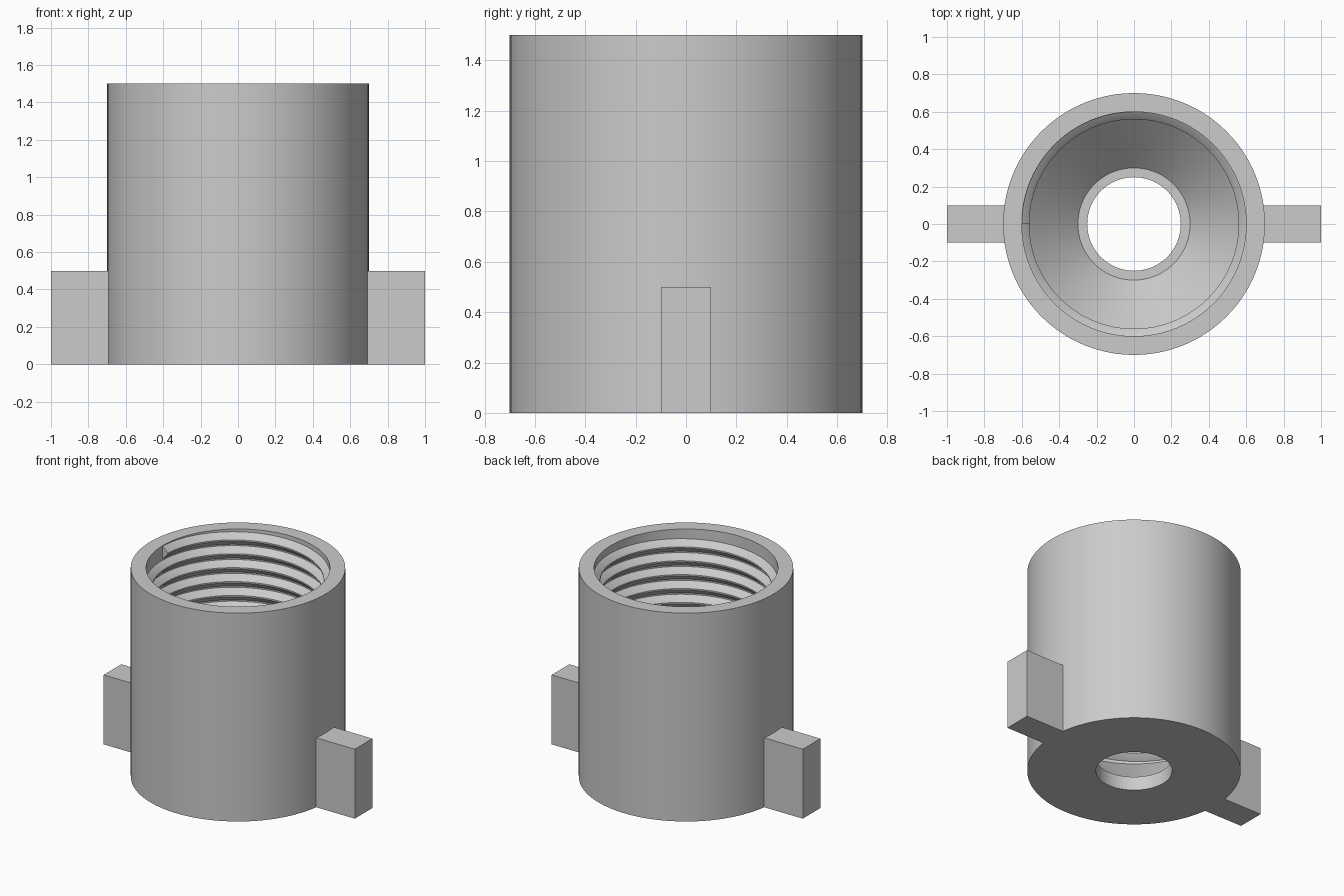
import bpy, bmesh, math
from mathutils import Vector

old = bpy.data.objects.get("Cube")
if old:
    bpy.data.objects.remove(old, do_unlink=True)

SEG = 96          # sides per turn
HEIGHT = 1.5
BORE, CREST = 0.6, 0.56
PITCH, TURNS = 0.1, 10
THREAD_START = 0.45

grey = bpy.data.materials.new("plain_grey")
grey.use_nodes = True
colour = (0.6, 0.6, 0.6, 1)
grey.diffuse_color = colour
grey.node_tree.nodes["Principled BSDF"].inputs["Base Color"].default_value = colour


def finish(bm, name, smooth=True):
    bmesh.ops.recalc_face_normals(bm, faces=bm.faces)
    mesh = bpy.data.meshes.new(name)
    bm.to_mesh(mesh)
    bm.free()
    mesh.materials.append(grey)
    obj = bpy.data.objects.new(name, mesh)
    bpy.context.collection.objects.link(obj)
    if smooth:
        bpy.ops.object.select_all(action='DESELECT')
        obj.select_set(True)
        bpy.context.view_layer.objects.active = obj
        bpy.ops.object.shade_smooth_by_angle(angle=math.radians(30))
    return obj


def sweep(bm, profile, steps, rise, start_angle, closed):
    """Carry a closed (radius, z) profile around the z axis."""
    rings = []
    for i in range(steps if closed else steps + 1):
        a = start_angle + math.tau * i / SEG
        rings.append([bm.verts.new((r * math.cos(a), r * math.sin(a), z + rise * i / SEG))
                      for r, z in profile])
    n = len(profile)
    for i in range(steps):
        p, q = rings[i], rings[(i + 1) % len(rings)]
        for j in range(n):
            k = (j + 1) % n
            bm.faces.new((p[j], q[j], q[k], p[k]))
    if not closed:
        bm.faces.new(rings[0])
        bm.faces.new(rings[-1])


# Round body: floor with a hole, ledge, funnel and straight bore
bm = bmesh.new()
sweep(bm, [(0.25, 0), (0.7, 0), (0.7, HEIGHT), (BORE, HEIGHT),
           (BORE, 0.4), (0.3, 0.1), (0.25, 0.1)], SEG, 0, 0, True)
finish(bm, "threaded_sleeve")

# Right-handed internal thread, ending on the -x side near the rim
bm = bmesh.new()
root = BORE + 0.01
sweep(bm, [(root, -0.05), (BORE, -0.045), (CREST, -0.005),
           (CREST, 0.005), (BORE, 0.045), (root, 0.05)],
      SEG * TURNS, PITCH, math.pi, False)
bmesh.ops.translate(bm, verts=bm.verts, vec=Vector((0, 0, THREAD_START)))
finish(bm, "internal_thread")

# Side lugs, rooted inside the wall
for side, name in ((1, "left_lug"), (-1, "right_lug")):
    bm = bmesh.new()
    bmesh.ops.create_cube(bm, size=1)
    bmesh.ops.scale(bm, vec=(0.35, 0.2, 0.5), verts=bm.verts)
    bmesh.ops.translate(bm, vec=(side * 0.825, 0, 0.25), verts=bm.verts)
    finish(bm, name, smooth=False)
